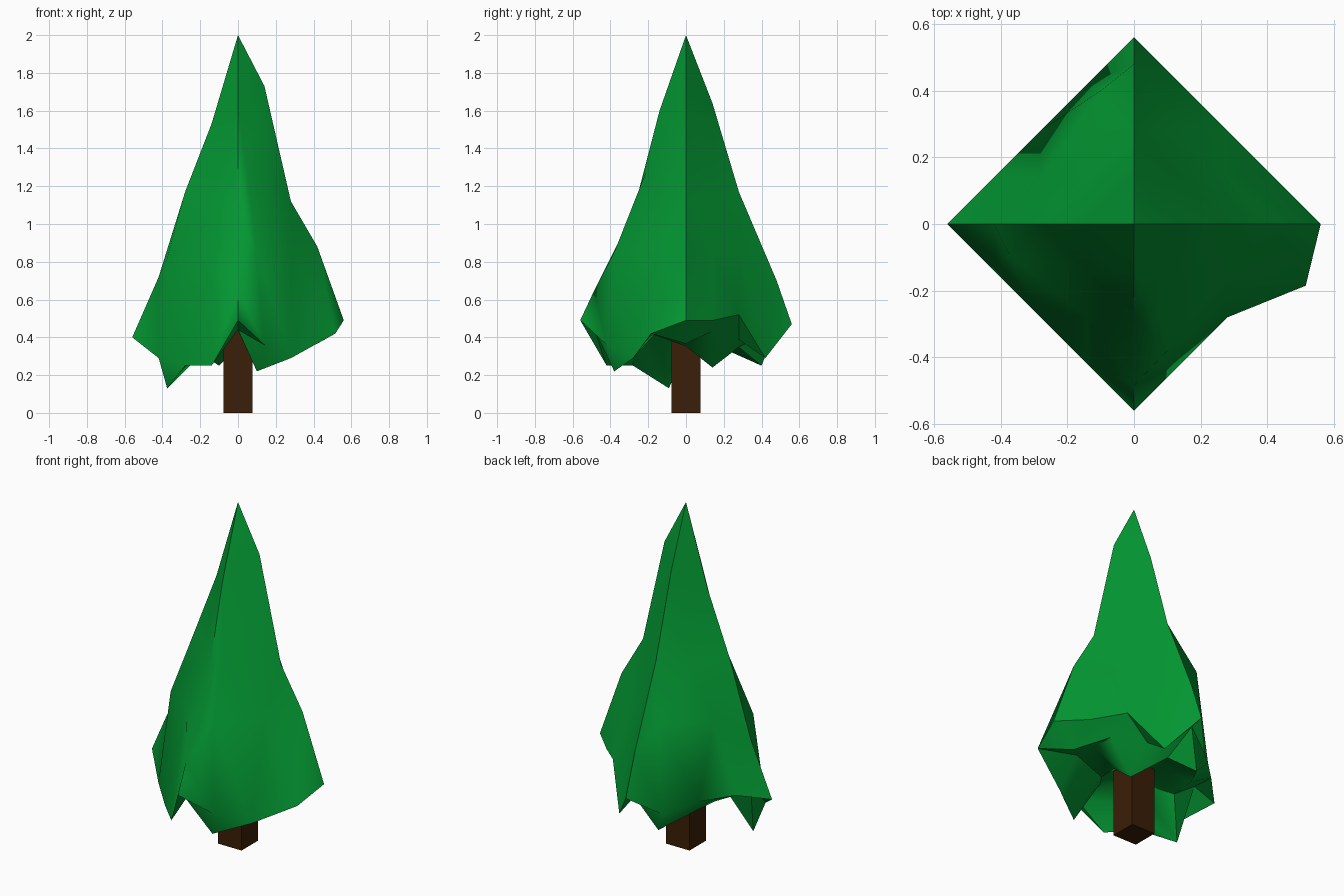
import bpy, bmesh, random
from mathutils import Vector

if "Cube" in bpy.data.objects:
    bpy.data.objects.remove(bpy.data.objects["Cube"])

random.seed(4)
STEP, N = 0.14, 4


def material(name, rgb):
    m = bpy.data.materials.new(name)
    m.diffuse_color = (*rgb, 1)
    m.use_nodes = True
    m.node_tree.nodes["Principled BSDF"].inputs["Base Color"].default_value = m.diffuse_color
    return m


def make_object(name, bm, mat):
    me = bpy.data.meshes.new(name)
    bmesh.ops.recalc_face_normals(bm, faces=bm.faces)
    bm.to_mesh(me)
    bm.free()
    me.materials.append(mat)
    ob = bpy.data.objects.new(name, me)
    bpy.context.collection.objects.link(ob)
    return ob


green = material("leaf green", (0.001, 0.31, 0.032))
brown = material("bark brown", (0.043, 0.013, 0.002))

# Average heights from tip to rim, and the four uneven ridges
levels = [2.0, 1.62, 1.13, 0.84, 0.42]
ridges = {(1, 0): [1.73, 1.12, 0.88, 0.49], (-1, 0): [1.53, 1.17, 0.72, 0.40],
          (0, 1): [1.64, 1.17, 0.70, 0.47], (0, -1): [1.60, 1.06, 0.65, 0.49]}
# Ragged rim heights in each quadrant, running from the x corner to the y corner
rims = {(1, 1): [0.49, 0.52, 0.29], (-1, 1): [0.44, 0.42, 0.36],
        (-1, -1): [0.29, 0.25, 0.25], (1, -1): [0.42, 0.29, 0.36]}

height = {}
for (dx, dy), zs in ridges.items():
    for k, z in enumerate(zs, 1):
        height[dx * k, dy * k] = z
for (sx, sy), zs in rims.items():
    for b, z in enumerate(zs, 1):
        height[sx * (N - b), sy * b] = z
height.update({(1, -1): 1.28, (1, -2): 0.85, (2, -1): 0.88, (-2, -1): 0.82, (-1, 2): 0.86})

# Points pushed out of the regular grid
moved = {(3, -1): (0.515, -0.185), (-2, -1): (-0.375, -0.09), (-1, 2): (-0.10, 0.40),
         (1, -2): (0.10, -0.38), (1, -1): (0.05, -0.21),
         (0, -3): (0, -0.485), (0, 3): (0, 0.48)}
# Hanging tips on the underside, with a raised centre around the trunk
tips = {(-2, -1): 0.13, (-1, 2): 0.25, (1, -2): 0.22, (1, 1): 0.24, (0, 0): 0.46,
        (0, -3): 0.44}

bm = bmesh.new()
upper, lower = {}, {}


def spot(i, j):
    return moved.get((i, j), (i * STEP, j * STEP))


def upper_vert(i, j):
    if (i, j) not in upper:
        z = height.get((i, j), levels[abs(i) + abs(j)])
        upper[i, j] = bm.verts.new((*spot(i, j), z))
    return upper[i, j]


def lower_vert(i, j):
    if abs(i) + abs(j) == N:
        return upper_vert(i, j)
    if (i, j) not in lower:
        z = random.uniform(0.34, 0.46)
        lower[i, j] = bm.verts.new((*spot(i, j), tips.get((i, j), z)))
    return lower[i, j]


# Foliage: pyramid sides and ragged underside on the same triangular grid
for vert in (upper_vert, lower_vert):
    for sx, sy in rims:
        for a in range(N):
            for b in range(N - a):
                p = [vert(sx * (a + u), sy * (b + v)) for u, v in ((0, 0), (1, 0), (0, 1))]
                bm.faces.new(p)
                if a + b < N - 1:
                    bm.faces.new((p[1], vert(sx * (a + 1), sy * (b + 1)), p[2]))
foliage = make_object("foliage", bm, green)
bpy.context.view_layer.objects.active = foliage
foliage.select_set(True)
bpy.ops.object.shade_smooth_by_angle(angle=0.7)

# Trunk: square post running up into the foliage
bm = bmesh.new()
bmesh.ops.create_cube(bm, size=1)
for v in bm.verts:
    v.co = Vector((v.co.x * 0.155, v.co.y * 0.155, (v.co.z + 0.5) * 0.46))
make_object("trunk", bm, brown)
